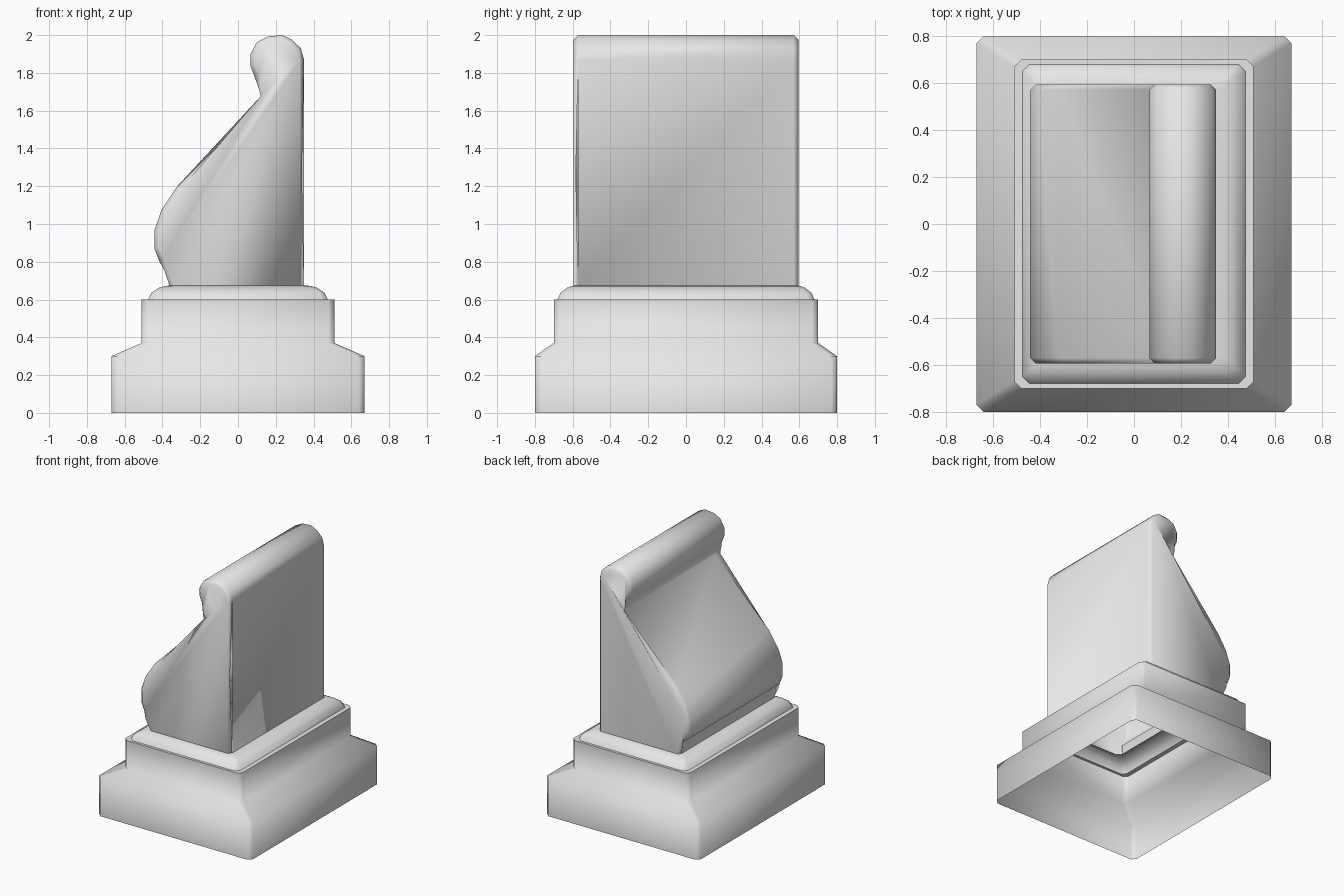
import bpy
import bmesh

if "Cube" in bpy.data.objects:
    bpy.data.objects.remove(bpy.data.objects["Cube"], do_unlink=True)

stone = bpy.data.materials.new("pale_grey_stone")
stone.use_nodes = True
stone.diffuse_color = (0.8, 0.8, 0.8, 1)
stone.node_tree.nodes["Principled BSDF"].inputs["Base Color"].default_value = (0.8, 0.8, 0.8, 1)


def finish(bm, name, sharp_heights=()):
    """Turn a bmesh into a smooth shaded stone object."""
    bmesh.ops.recalc_face_normals(bm, faces=bm.faces)
    for face in bm.faces:
        face.smooth = True
    for edge in bm.edges:
        if any(all(abs(v.co.z - h) < 1e-4 for v in edge.verts) for h in sharp_heights):
            edge.smooth = False
    mesh = bpy.data.meshes.new(name)
    bm.to_mesh(mesh)
    bm.free()
    mesh.materials.append(stone)
    obj = bpy.data.objects.new(name, mesh)
    bpy.context.collection.objects.link(obj)
    return obj


def clipped_ring(bm, hx, hy, z, cut=0.03):
    """Rectangle with clipped corners at height z."""
    ring = []
    for sx, sy in ((1, 1), (-1, 1), (-1, -1), (1, -1)):
        pair = [(sx * hx, sy * (hy - cut)), (sx * (hx - cut), sy * hy)]
        if sx * sy < 0:
            pair.reverse()
        ring += [bm.verts.new((x, y, z)) for x, y in pair]
    return ring


def stepped_shell(name, levels, sharp_heights=()):
    """Open shell skinned over clipped rectangles."""
    bm = bmesh.new()
    rings = [clipped_ring(bm, *level) for level in levels]
    for low, high in zip(rings, rings[1:]):
        for i in range(len(low)):
            j = (i + 1) % len(low)
            bm.faces.new((low[i], low[j], high[j], high[i]))
    return finish(bm, name, sharp_heights)


# Hollow plinth with sloped shoulder, open underneath
stepped_shell("plinth", [(0.67, 0.80, 0), (0.67, 0.80, 0.30), (0.51, 0.70, 0.37),
                         (0.51, 0.70, 0.60), (0.475, 0.68, 0.60)], (0.60,))

# Rounded moulding under the tablet
stepped_shell("moulding", [(0.475, 0.68, 0.60), (0.46, 0.665, 0.635),
                           (0.42, 0.63, 0.662), (0.385, 0.605, 0.672),
                           (0.35, 0.585, 0.675)])

# Sloped tablet with a rolled top, open underneath
outline = [(0.35, 0.67), (0.35, 1.868), (0.333, 1.93), (0.287, 1.975),
           (0.235, 2.0), (0.16, 1.993), (0.10, 1.963), (0.066, 1.90),
           (0.066, 1.836), (0.087, 1.783), (0.135, 1.72), (0.145, 1.667),
           (-0.325, 1.196), (-0.405, 1.074), (-0.442, 0.968),
           (-0.442, 0.868), (-0.415, 0.80), (-0.365, 0.765), (-0.362, 0.67)]
half = 0.595
bm = bmesh.new()
ends = [[bm.verts.new((x, y, z)) for x, z in outline] for y in (-half, half)]
for end in ends:
    bm.faces.new(end)
for i in range(len(outline) - 1):
    bm.faces.new((ends[0][i], ends[0][i + 1], ends[1][i + 1], ends[1][i]))
rim = [e for e in bm.edges if len(e.link_faces) == 2
       and abs(e.verts[0].co.y - e.verts[1].co.y) < 0.01]
bmesh.ops.bevel(bm, geom=rim, offset=0.024, offset_type='OFFSET',
                segments=1, profile=0.5, affect='EDGES')
finish(bm, "tablet")
